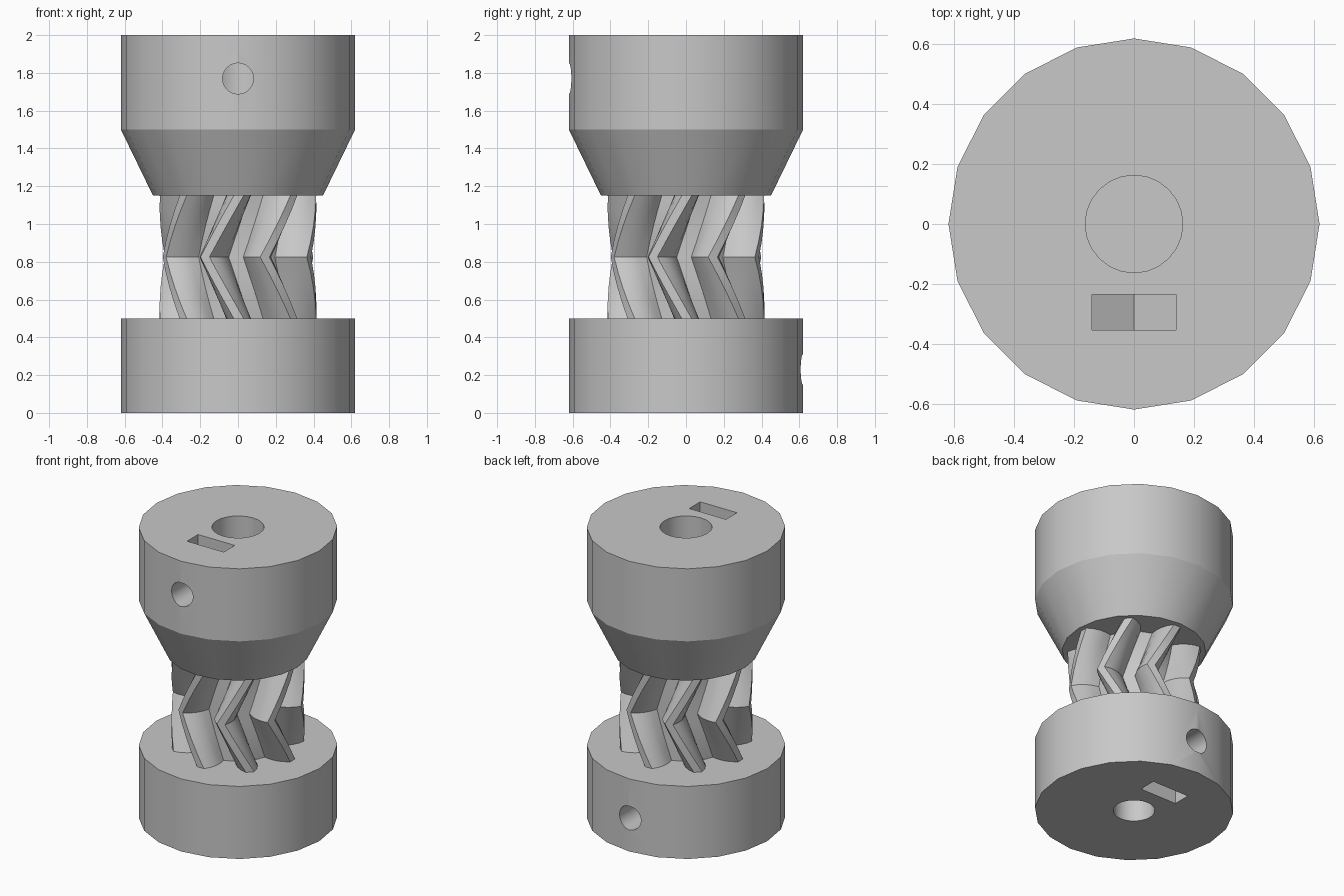
import bpy, bmesh
from math import sin, cos, pi, radians
from mathutils import Vector

cube = bpy.data.objects.get("Cube")
if cube:
    bpy.data.objects.remove(cube)

GREY = (0.58, 0.58, 0.58, 1)
mat = bpy.data.materials.new("plain grey")
mat.use_nodes = True
mat.diffuse_color = GREY
mat.node_tree.nodes["Principled BSDF"].inputs["Base Color"].default_value = GREY


def loft(name, rings):
    """Skin a stack of equal-length rings and cap both ends."""
    bm = bmesh.new()
    loops = [[bm.verts.new(p) for p in ring] for ring in rings]
    n = len(loops[0])
    for low, high in zip(loops, loops[1:]):
        for i in range(n):
            j = (i + 1) % n
            bm.faces.new((low[i], low[j], high[j], high[i]))
    bm.faces.new(loops[0][::-1])
    bm.faces.new(loops[-1])
    bmesh.ops.recalc_face_normals(bm, faces=bm.faces)
    mesh = bpy.data.meshes.new(name)
    bm.to_mesh(mesh)
    bm.free()
    mesh.materials.append(mat)
    obj = bpy.data.objects.new(name, mesh)
    bpy.context.collection.objects.link(obj)
    return obj


def circle(r, z, sides=20):
    return [Vector((r * cos(2 * pi * i / sides), r * sin(2 * pi * i / sides), z))
            for i in range(sides)]


def cut(obj, cutters):
    """Subtract the cutters, then discard them."""
    for c in cutters:
        c.hide_render = True
        mod = obj.modifiers.new("cut", "BOOLEAN")
        mod.operation = "DIFFERENCE"
        mod.solver = "EXACT"
        mod.object = c
    graph = bpy.context.evaluated_depsgraph_get()
    mesh = bpy.data.meshes.new_from_object(obj.evaluated_get(graph))
    obj.modifiers.clear()
    obj.data = mesh
    for c in cutters:
        bpy.data.objects.remove(c)


def smooth(obj):
    bpy.ops.object.select_all(action="DESELECT")
    obj.select_set(True)
    bpy.context.view_layer.objects.active = obj
    bpy.ops.object.shade_smooth_by_angle(angle=radians(21))


def hub_cutters(face_z, up, bore_r, bore_depth, side):
    """Shaft bore, set-screw hole and nut slot; up and side are +1 or -1."""
    screw_z = face_z - up * 0.23
    bore = loft("bore_cutter", [circle(bore_r, face_z + up * 0.1, 24),
                                circle(bore_r, face_z - up * bore_depth, 24)])
    ring = circle(0.082, 0, 24)
    screw = loft("screw_cutter", [[Vector((p.x, side * y, screw_z + p.y)) for p in ring]
                                  for y in (0.05, 0.8)])
    outline = [(-0.14, 0.4), (-0.14, -0.08), (0, -0.16), (0.14, -0.08), (0.14, 0.4)]
    slot = loft("slot_cutter", [[Vector((x, side * y, screw_z + up * z)) for x, z in outline]
                                for y in (0.235, 0.355)])
    return [bore, screw, slot]


# Lower hub: plain drum, screw hole at the back
lower_hub = loft("lower_hub", [circle(0.62, 0), circle(0.62, 0.5)])
cut(lower_hub, hub_cutters(0, -1, 0.13, 0.45, 1))

# Upper hub: drum with tapered underside, screw hole at the front
upper_hub = loft("upper_hub", [circle(0.45, 1.15), circle(0.62, 1.5), circle(0.62, 2)])
cut(upper_hub, hub_cutters(2, 1, 0.163, 0.6, -1))

# Herringbone gear: eight rounded-flank teeth, twisted one way then back
TEETH = 8
FLANK = [(0.25, 13.6), (0.30, 12.6), (0.34, 10.6), (0.38, 7.4), (0.415, 3.6)]
TOOTH = [(r, -a) for r, a in FLANK] + [(r, a) for r, a in reversed(FLANK)]


def gear_ring(z, turn):
    ring = []
    for k in range(TEETH):
        for r, a in TOOTH:
            t = radians(a + turn + k * 360 / TEETH)
            ring.append(Vector((r * sin(t), -r * cos(t), z)))
    return ring


LOW, HIGH, STEPS, TWIST = 0.5, 1.15, 8, 25.5
rings = []
for s in range(STEPS + 1):
    f = s / STEPS
    rings.append(gear_ring(LOW + (HIGH - LOW) * f, -25 + TWIST * abs(2 * f - 1)))
gear = loft("herringbone_gear", rings)

for part in (lower_hub, upper_hub, gear):
    smooth(part)
